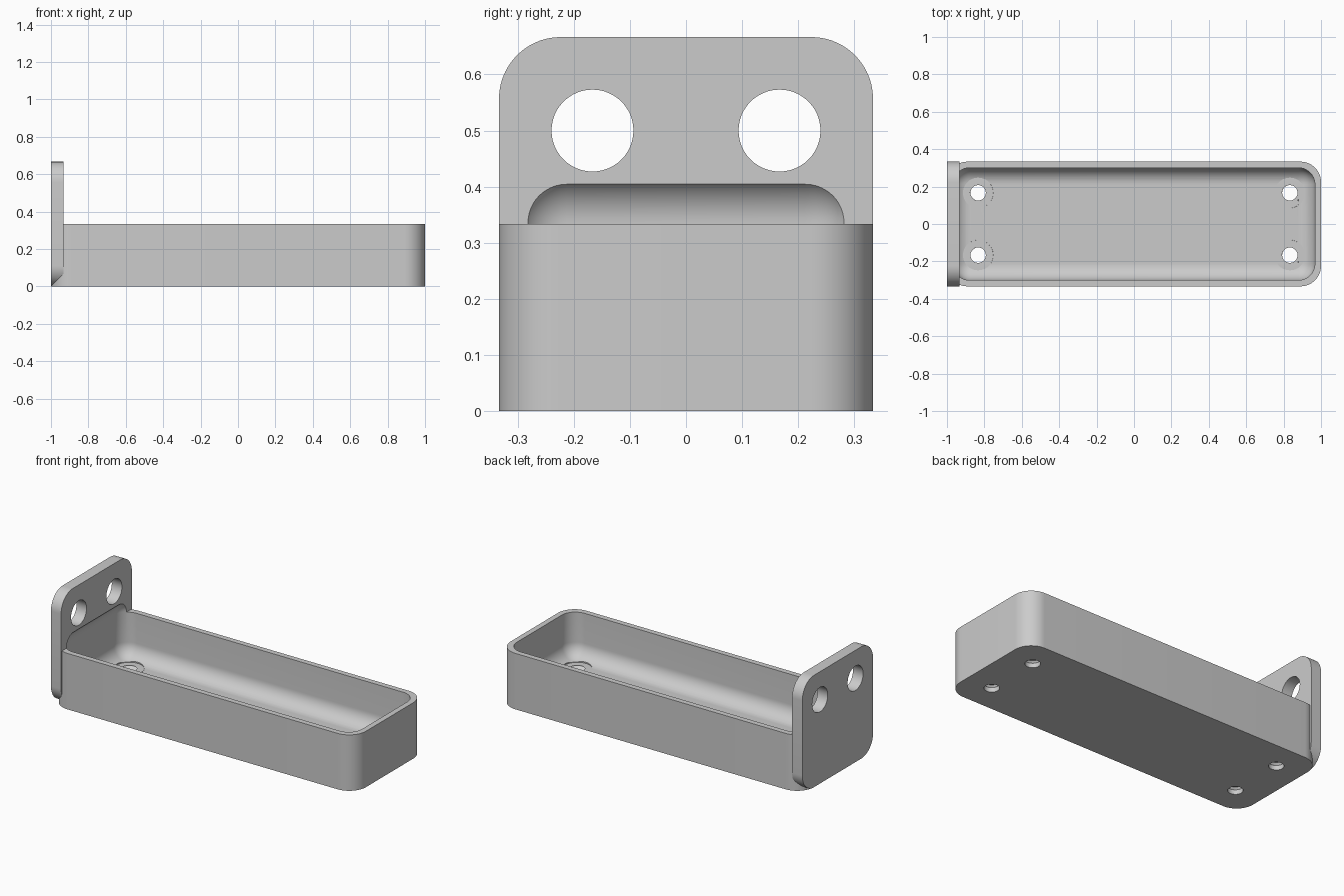
import bpy
import bmesh
from math import radians
from mathutils import Matrix, Vector

default_cube = bpy.data.objects.get("Cube")
if default_cube:
    bpy.data.objects.remove(default_cube, do_unlink=True)

grey = bpy.data.materials.new("plain_grey")
grey.use_nodes = True
colour = (0.6, 0.6, 0.6, 1)
grey.diffuse_color = colour
grey.node_tree.nodes["Principled BSDF"].inputs["Base Color"].default_value = colour

W = 1 / 3        # half width, also tray height
PLATE = 0.067    # plate and floor thickness
SKIN = 0.033     # tray wall thickness


def finish(name, bm):
    mesh = bpy.data.meshes.new(name)
    bm.to_mesh(mesh)
    bm.free()
    mesh.materials.append(grey)
    obj = bpy.data.objects.new(name, mesh)
    bpy.context.collection.objects.link(obj)
    return obj


def rounded_box(name, low, high, radius, axis=None):
    """Box with edges along one axis rounded, or all edges if axis is None."""
    low, high = Vector(low), Vector(high)
    bm = bmesh.new()
    bmesh.ops.create_cube(bm, size=1)
    for v in bm.verts:
        v.co = (low + high) / 2 + v.co * (high - low)
    edges = [e for e in bm.edges if axis is None or
             abs(e.verts[0].co[axis] - e.verts[1].co[axis]) > 1e-4]
    bmesh.ops.bevel(bm, geom=edges, offset=radius, segments=14,
                    profile=0.5, affect='EDGES')
    return finish(name, bm)


def cone(name, centre, r_low, r_high, depth, turn=Matrix()):
    bm = bmesh.new()
    bmesh.ops.create_cone(bm, cap_ends=True, segments=48, radius1=r_low,
                          radius2=r_high, depth=depth,
                          matrix=Matrix.Translation(centre) @ turn)
    return finish(name, bm)


def combine(target, other, operation):
    """Apply a boolean to the target and discard the other object."""
    mod = target.modifiers.new("boolean", 'BOOLEAN')
    mod.operation = operation
    mod.solver = 'EXACT'
    mod.object = other
    bpy.context.view_layer.objects.active = target
    bpy.ops.object.modifier_apply(modifier=mod.name)
    bpy.data.objects.remove(other, do_unlink=True)


# Tray body joined to the upright mounting plate
tray = rounded_box("tray_with_mounting_plate", (-1, -W, 0), (1, W, W), 0.11, axis=2)
plate = rounded_box("mounting_plate", (-1, -W, 0), (PLATE - 1, W, 2 * W), 0.11, axis=0)
combine(tray, plate, 'UNION')

# Rounded hollow, which also bites into the plate
hollow = rounded_box("hollow", (SKIN - 1, SKIN - W, PLATE),
                     (1 - SKIN, W - SKIN, 0.423), 0.088)
combine(tray, hollow, 'DIFFERENCE')

# Countersunk screw holes in the floor
for x in (-W * 2.5, W * 2.5):
    for y in (-W / 2, W / 2):
        combine(tray, cone("shaft", (x, y, 0), 0.041, 0.041, 0.2), 'DIFFERENCE')
        combine(tray, cone("sink", (x, y, 0.047), 0.041, 0.081, 0.04), 'DIFFERENCE')
        combine(tray, cone("clearance", (x, y, 0.117), 0.081, 0.081, 0.1), 'DIFFERENCE')

# Round holes through the plate
sideways = Matrix.Rotation(radians(90), 4, 'Y')
for y in (-W / 2, W / 2):
    combine(tray, cone("bore", (-1, y, W * 1.5), 0.073, 0.073, 0.4, sideways), 'DIFFERENCE')

bpy.ops.object.select_all(action='DESELECT')
tray.select_set(True)
bpy.context.view_layer.objects.active = tray
bpy.ops.object.shade_smooth_by_angle(angle=radians(30))
